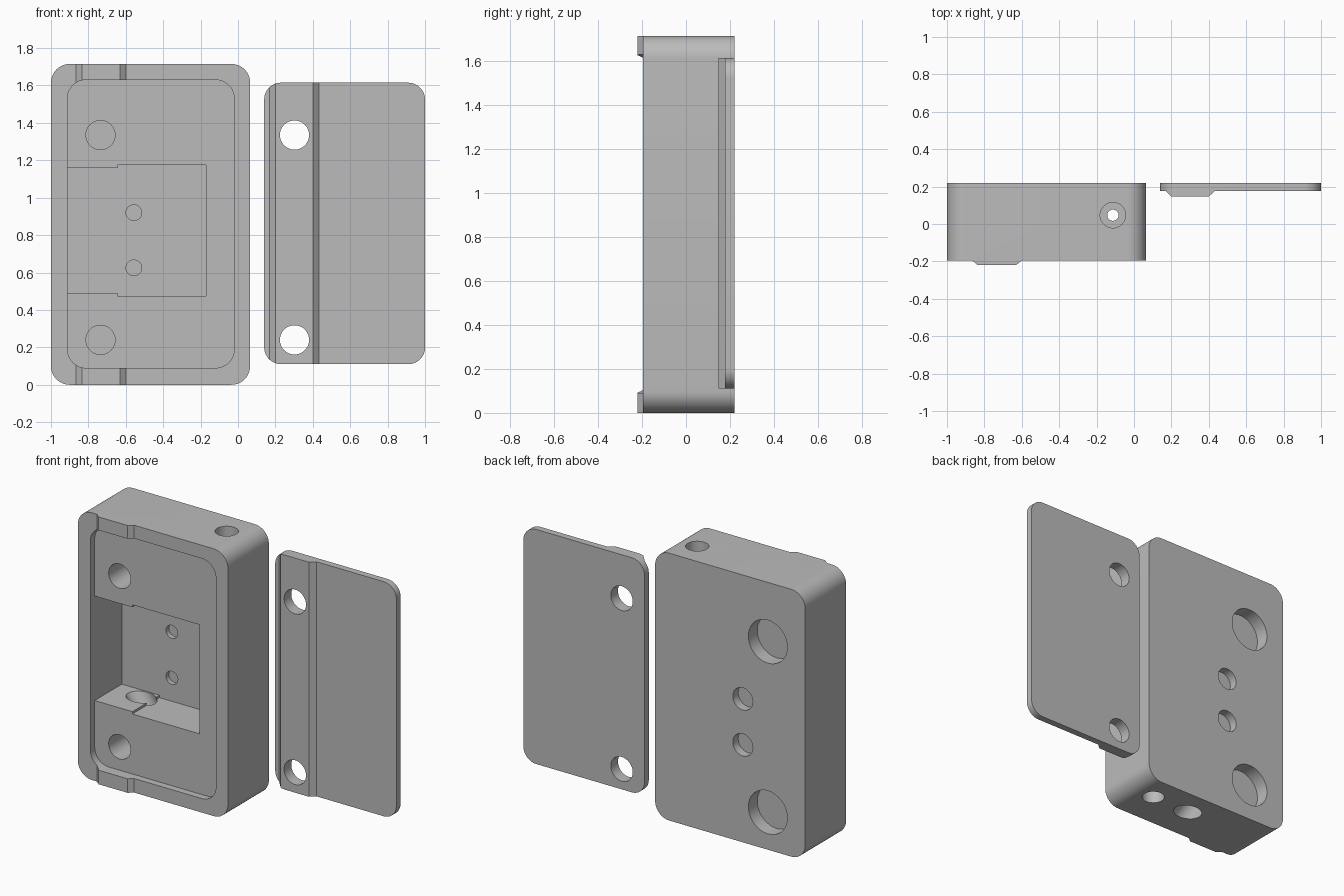
import bpy, bmesh, math
from mathutils import Vector, Matrix

if "Cube" in bpy.data.objects:
    bpy.data.objects.remove(bpy.data.objects["Cube"])

grey = bpy.data.materials.new("grey_plastic")
grey.diffuse_color = (0.5, 0.5, 0.5, 1)
grey.use_nodes = True
grey.node_tree.nodes["Principled BSDF"].inputs["Base Color"].default_value = grey.diffuse_color


def prism(name, points, direction):
    """Extrude a closed 3D outline along a vector."""
    bm = bmesh.new()
    face = bm.faces.new([bm.verts.new(p) for p in points])
    out = bmesh.ops.extrude_face_region(bm, geom=[face])
    bmesh.ops.translate(bm, vec=direction,
                        verts=[v for v in out["geom"] if isinstance(v, bmesh.types.BMVert)])
    bmesh.ops.recalc_face_normals(bm, faces=bm.faces)
    return finish(name, bm)


def finish(name, bm):
    mesh = bpy.data.meshes.new(name)
    bm.to_mesh(mesh)
    bm.free()
    mesh.materials.append(grey)
    ob = bpy.data.objects.new(name, mesh)
    bpy.context.collection.objects.link(ob)
    return ob


def rounded(name, x0, x1, z0, z1, y0, y1, r):
    """Plate with rounded corners in the front view."""
    pts = []
    for cx, cz, start in ((x1 - r, z1 - r, 0), (x0 + r, z1 - r, 90),
                          (x0 + r, z0 + r, 180), (x1 - r, z0 + r, 270)):
        for i in range(13):
            a = math.radians(start + 7.5 * i)
            pts.append((cx + r * math.cos(a), y0, cz + r * math.sin(a)))
    return prism(name, pts, (0, y1 - y0, 0))


def box(x0, x1, y0, y1, z0, z1):
    return prism("cutter", [(x0, y0, z0), (x1, y0, z0), (x1, y0, z1), (x0, y0, z1)],
                 (0, y1 - y0, 0))


def rod(p, q, r):
    p, q = Vector(p), Vector(q)
    d = q - p
    bm = bmesh.new()
    m = Matrix.Translation((p + q) / 2) @ d.to_track_quat('Z', 'Y').to_matrix().to_4x4()
    bmesh.ops.create_cone(bm, cap_ends=True, segments=48, radius1=r, radius2=r,
                          depth=d.length, matrix=m)
    return finish("cutter", bm)


def boolean(ob, tool, op='DIFFERENCE'):
    tool.hide_render = True
    mod = ob.modifiers.new("cut", 'BOOLEAN')
    mod.operation, mod.solver, mod.object = op, 'EXACT', tool
    bpy.context.view_layer.objects.active = ob
    bpy.ops.object.modifier_apply(modifier=mod.name)
    bpy.data.objects.remove(tool, do_unlink=True)


def ridged(name, x0, x1, z0, z1, y_ridge, y_face, y_back, ridge, r):
    """Rounded plate with a tapered vertical ridge on its front."""
    a, b, c, d = ridge
    section = [(x0 - .1, y_face), (a, y_face), (b, y_ridge), (c, y_ridge), (d, y_face),
               (x1 + .1, y_face), (x1 + .1, y_back), (x0 - .1, y_back)]
    ob = prism(name, [(x, y, z0 - .1) for x, y in section], (0, 0, z1 - z0 + .2))
    boolean(ob, rounded("cutter", x0, x1, z0, z1, y_ridge - .1, y_back + .1, r), 'INTERSECT')
    return ob


# case body with ridge on its front rim
body = ridged("case_body", -1, .065, 0, 1.715, -.22, -.195, .22,
              (-.865, -.835, -.63, -.6), .1)
# lid recess and stepped inner pocket
boolean(body, rounded("cutter", -.912, -.02, .09, 1.63, -.4, -.15, .1))
boolean(body, box(-.912, -.6, -.17, .125, .49, 1.16))
boolean(body, box(-.645, -.17, -.17, .125, .475, 1.175))

# blind holes from the front with wider bores from the back
for z in (.24, 1.335):
    boolean(body, rod((-.735, -.3, z), (-.735, .12, z), .078))
    boolean(body, rod((-.735, .13, z), (-.735, .4, z), .138))
for z in (.625, .92):
    boolean(body, rod((-.557, 0, z), (-.557, .155, z), .042))
    boolean(body, rod((-.557, .165, z), (-.557, .4, z), .071))

# long vertical hole with a counterbore at each end
boolean(body, rod((-.113, .047, -.1), (-.113, .047, 1.9), .03))
for z0, z1 in ((-.1, .2), (1.515, 1.9)):
    boolean(body, rod((-.113, .047, z0), (-.113, .047, z1), .068))

# slanted cable hole from the underside into the pocket
start, end = Vector((-.39, .043, 0)), Vector((-.72, .043, .49))
boolean(body, rod(start - (end - start) * .3, end + (end - start) * .15, .076))

# lid beside the case, with matching ridge and two through holes
lid = ridged("lid", .14, 1, .11, 1.615, .147, .177, .22, (.168, .2, .4, .433), .09)
for z in (.24, 1.335):
    boolean(lid, rod((.302, 0, z), (.302, .4, z), .078))

# smooth curved walls, keep edges sharp
for ob in (body, lid):
    bpy.ops.object.select_all(action='DESELECT')
    ob.select_set(True)
    bpy.context.view_layer.objects.active = ob
    bpy.ops.object.shade_smooth_by_angle(angle=math.radians(20))
